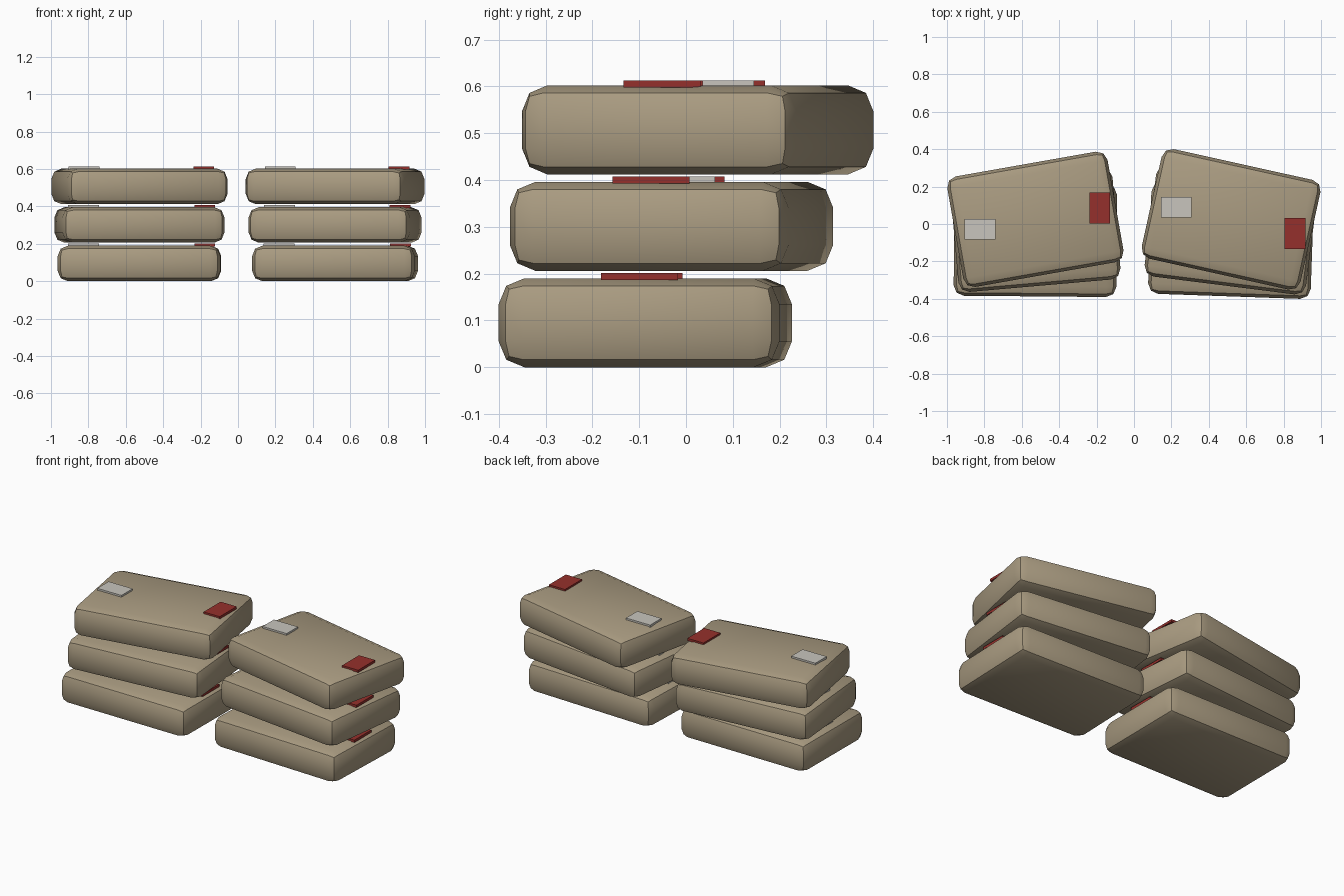
import bpy
from math import radians, cos, sin

if "Cube" in bpy.data.objects:
    bpy.data.objects.remove(bpy.data.objects["Cube"])

BAG = (0.87, 0.60, 0.19)
PITCH = 0.206


def material(name, rgb):
    m = bpy.data.materials.new(name)
    m.diffuse_color = (*rgb, 1)
    m.use_nodes = True
    m.node_tree.nodes["Principled BSDF"].inputs["Base Color"].default_value = m.diffuse_color
    return m


canvas = material("canvas", (0.40, 0.33, 0.22))
red = material("red_tag", (0.30, 0.03, 0.025))
pale = material("pale_label", (0.58, 0.56, 0.51))


def box(name, size, loc, mat, angle=0.0, bevel=0.0):
    bpy.ops.mesh.primitive_cube_add(size=1, location=loc, rotation=(0, 0, angle))
    ob = bpy.context.object
    ob.name = name
    ob.scale = size
    bpy.ops.object.transform_apply(location=False, rotation=False, scale=True)
    ob.data.materials.append(mat)
    if bevel:
        mod = ob.modifiers.new("rounding", 'BEVEL')
        mod.width = bevel
        mod.segments = 2
        bpy.ops.object.modifier_apply(modifier=mod.name)
        # soft rounding with a crease along the middle of each bevel
        bpy.ops.object.shade_smooth_by_angle(angle=radians(35))
    return ob


# two stacks of three sacks, each layer twisted a little further and set back
stacks = {"left": (-0.527, (-0.5, 5, 10)), "right": (0.519, (-2, -7.2, -12.5))}
for side, (cx, angles) in stacks.items():
    for i, deg in enumerate(angles):
        a = radians(deg)
        cy = -0.087 + 0.056 * i
        z = PITCH * i
        box(f"{side}_sack_{i + 1}", BAG, (cx, cy, z + BAG[2] / 2), canvas, a, 0.055)

        # square-on tag and label lying on top of each sack
        zt = z + BAG[2] + 0.0035
        for name, r, size, mat in (("red_tag", 0.35, (0.11, 0.165, 0.015), red),
                                   ("pale_label", -0.30, (0.165, 0.11, 0.015), pale)):
            box(f"{side}_{name}_{i + 1}", size,
                (cx + r * cos(a), cy + r * sin(a), zt), mat)
